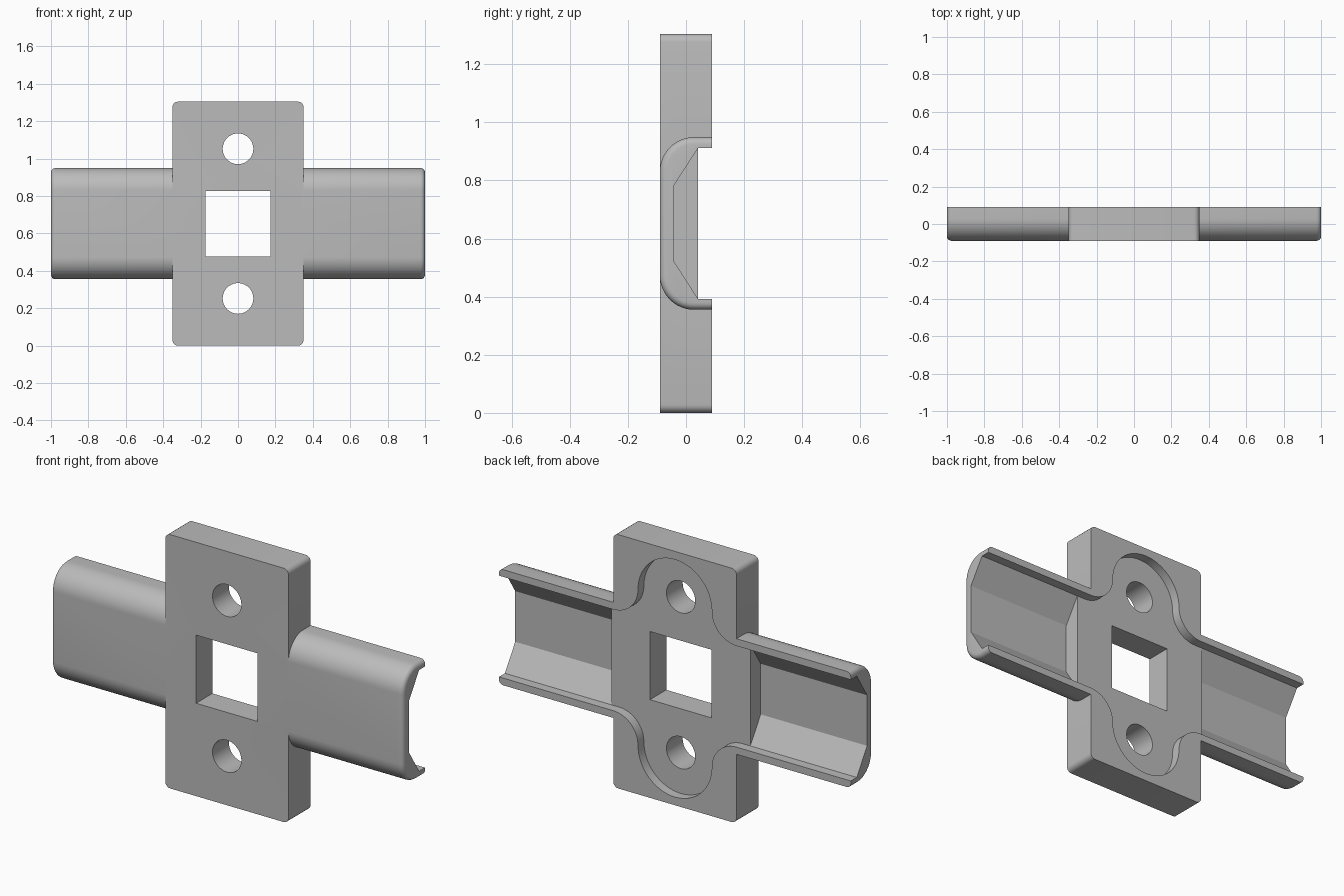
import bpy, bmesh
from math import sin, cos, pi, radians
from mathutils import Vector

cube = bpy.data.objects.get("Cube")
if cube:
    bpy.data.objects.remove(cube, do_unlink=True)

HALF_Y = 0.09      # half thickness
MID_Z = 0.652      # height of the centre line
HOLE_OFF = 0.4     # screw holes above and below the centre line
CHANNEL = 0.26     # half height of the channel mouth
FLOOR_Y = 0.042    # depth of the shallow back recess

grey = bpy.data.materials.new("grey_plastic")
grey.use_nodes = True
GREY = (0.5, 0.5, 0.5, 1)
grey.diffuse_color = GREY
grey.node_tree.nodes["Principled BSDF"].inputs["Base Color"].default_value = GREY


def arc(cx, cy, r, start, end, n=16):
    angles = [radians(start + (end - start) * i / n) for i in range(n + 1)]
    return [(cx + r * cos(a), cy + r * sin(a)) for a in angles]


def prism(name, outline, axis, low, high, bevel=None):
    """Extrude an outline, given as (x, z) along y or as (y, z) along x."""
    bm = bmesh.new()
    if axis == "Y":
        verts = [bm.verts.new((u, low, MID_Z + v)) for u, v in outline]
        step = Vector((0, high - low, 0))
    else:
        verts = [bm.verts.new((low, u, MID_Z + v)) for u, v in outline]
        step = Vector((high - low, 0, 0))
    face = bm.faces.new(verts)
    made = bmesh.ops.extrude_face_region(bm, geom=[face])["geom"]
    bmesh.ops.translate(bm, vec=step, verts=[g for g in made if isinstance(g, bmesh.types.BMVert)])
    bmesh.ops.recalc_face_normals(bm, faces=bm.faces)
    if bevel:
        radius, rule = bevel
        bmesh.ops.bevel(bm, geom=[e for e in bm.edges if rule(e)], offset=radius,
                        segments=5, profile=0.5, affect="EDGES")
    mesh = bpy.data.meshes.new(name)
    bm.to_mesh(mesh)
    bm.free()
    mesh.materials.append(grey)
    obj = bpy.data.objects.new(name, mesh)
    bpy.context.collection.objects.link(obj)
    return obj


def combine(target, other, operation):
    mod = target.modifiers.new(other.name, "BOOLEAN")
    mod.object, mod.operation, mod.solver = other, operation, "EXACT"
    bpy.context.view_layer.objects.active = target
    bpy.ops.object.modifier_apply(modifier=mod.name)
    bpy.data.objects.remove(other, do_unlink=True)


def rectangle(w, h):
    return [(-w, -h), (w, -h), (w, h), (-w, h)]


def along_y(e):
    return abs(e.verts[0].co.y - e.verts[1].co.y) > 0.1


def wing_end(e):
    a, b = (v.co for v in e.verts)
    return abs(a.x - b.x) < 0.001 and min(a.y, b.y) < HALF_Y - 0.001


# Upright plate with rounded corners
bracket = prism("bracket", rectangle(0.35, MID_Z), "Y", -HALF_Y, HALF_Y, (0.028, along_y))

# Long bar forming both wings, round at the front and softened at the ends
R, H = 0.118, 0.297
bar_profile = ([(HALF_Y, -H)] + arc(R - HALF_Y, R - H, R, 270, 180, 12)
               + arc(R - HALF_Y, H - R, R, 180, 90, 12) + [(HALF_Y, H)])
combine(bracket, prism("wing_bar", bar_profile, "X", -1, 1, (0.024, wing_end)), "UNION")

# Shallow back recess: straight along the wings, swelling around the holes
fillet = HOLE_OFF - CHANNEL
lobe = 0.35 - fillet
upper = ([(1.1, CHANNEL)] + arc(0.35, HOLE_OFF, fillet, 270, 180)
         + arc(0, HOLE_OFF, lobe, 0, 180, 32)[1:-1]
         + arc(-0.35, HOLE_OFF, fillet, 0, -90) + [(-1.1, CHANNEL)])
recess = upper + [(-x, -z) for x, z in upper]
combine(bracket, prism("recess_cutter", recess, "Y", FLOOR_Y, 0.2), "DIFFERENCE")

# Deep tapered channel in each wing
taper = [(FLOOR_Y + 0.02, CHANNEL), (FLOOR_Y, CHANNEL), (-0.042, 0.13),
         (-0.042, -0.13), (FLOOR_Y, -CHANNEL), (FLOOR_Y + 0.02, -CHANNEL)]
for low, high in ((0.395, 1.1), (-1.1, -0.395)):
    combine(bracket, prism("channel_cutter", taper, "X", low, high), "DIFFERENCE")

# Square window and the two screw holes
combine(bracket, prism("window_cutter", rectangle(0.175, 0.175), "Y", -0.3, 0.3), "DIFFERENCE")
for side in (-1, 1):
    circle = arc(0, side * HOLE_OFF, 0.082, 0, 360, 40)[:-1]
    combine(bracket, prism("hole_cutter", circle, "Y", -0.3, 0.3), "DIFFERENCE")

bpy.ops.object.select_all(action="DESELECT")
bracket.select_set(True)
bpy.context.view_layer.objects.active = bracket
bpy.ops.object.shade_smooth_by_angle(angle=radians(25))
